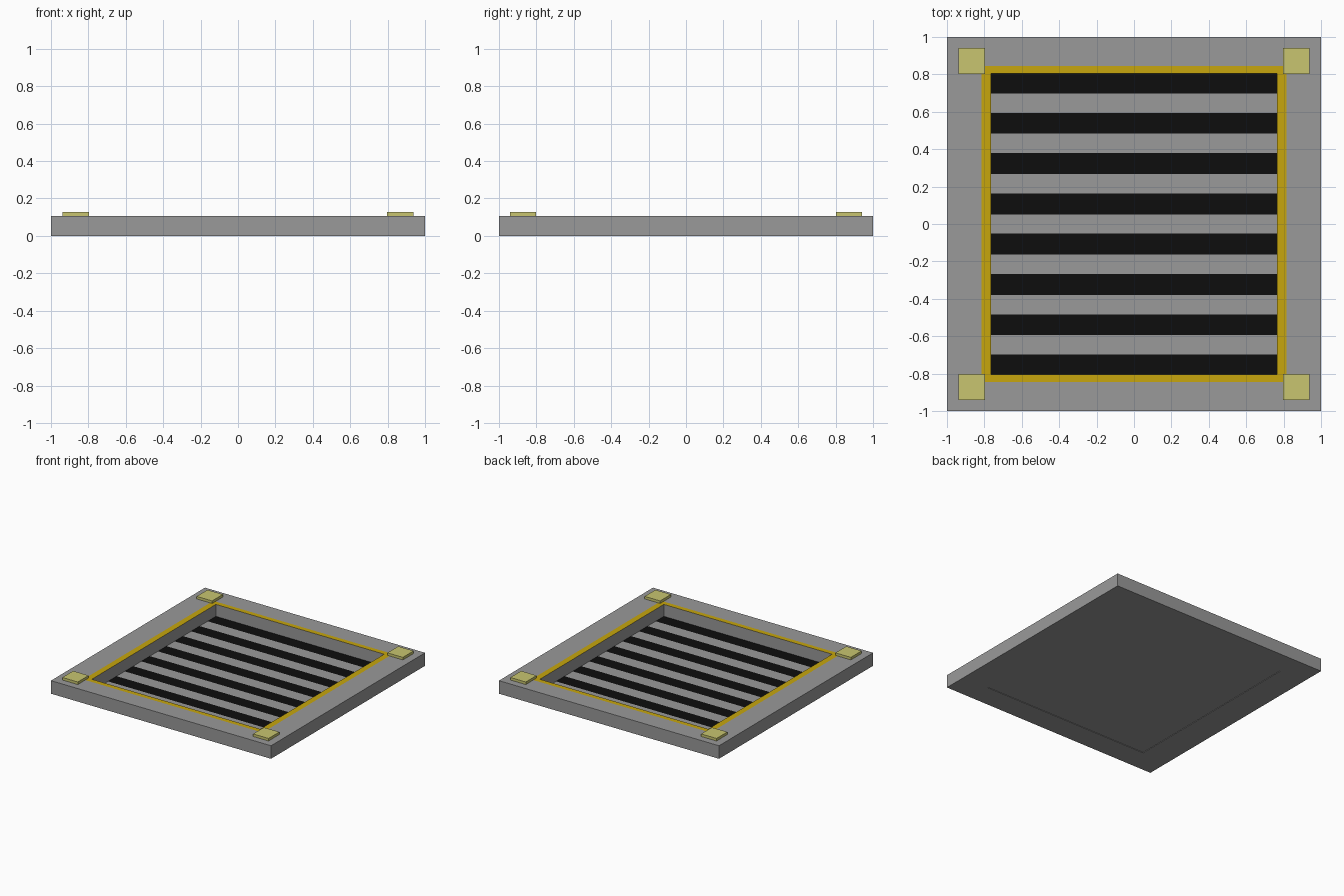
import bpy
import bmesh
from mathutils import Matrix, Vector

cube = bpy.data.objects.get("Cube")
if cube:
    bpy.data.objects.remove(cube, do_unlink=True)


def material(name, rgb):
    mat = bpy.data.materials.new(name)
    mat.use_nodes = True
    color = (*rgb, 1.0)
    mat.diffuse_color = color
    mat.node_tree.nodes["Principled BSDF"].inputs["Base Color"].default_value = color
    return mat


GREY = material("concrete grey", (0.32, 0.32, 0.32))
BLACK = material("stripe black", (0.004, 0.004, 0.004))
YELLOW = material("border yellow", (0.57, 0.38, 0.004))
PALE = material("pad pale yellow", (0.58, 0.56, 0.16))

TOP = 0.107
OPEN_X, OPEN_Y = 0.765, 0.805


def finish(bm, name, mats):
    bmesh.ops.recalc_face_normals(bm, faces=bm.faces)
    mesh = bpy.data.meshes.new(name)
    bm.to_mesh(mesh)
    bm.free()
    for mat in mats:
        mesh.materials.append(mat)
    obj = bpy.data.objects.new(name, mesh)
    bpy.context.collection.objects.link(obj)
    return obj


def box(bm, low, high):
    low, high = Vector(low), Vector(high)
    place = Matrix.Translation((low + high) / 2) @ Matrix.Diagonal((*(high - low), 1))
    bmesh.ops.create_cube(bm, size=1, matrix=place)


# Frame: rectangular rings joined into a hollow tray, with a yellow border
bm = bmesh.new()
sections = [(1, 1, 0), (1, 1, TOP), (0.815, 0.845, TOP),
            (OPEN_X, OPEN_Y, TOP), (OPEN_X, OPEN_Y, 0)]
rings = [[bm.verts.new((sx * x, sy * y, z))
          for sx, sy in ((-1, -1), (1, -1), (1, 1), (-1, 1))]
         for x, y, z in sections]
for i, ring in enumerate(rings):
    after = rings[(i + 1) % len(rings)]
    for k in range(4):
        n = (k + 1) % 4
        face = bm.faces.new((ring[k], ring[n], after[n], after[k]))
        face.material_index = 1 if i == 2 else 0
finish(bm, "frame", [GREY, YELLOW])

# Floor: thin slab cut across into alternating black and grey stripes
bm = bmesh.new()
box(bm, (-OPEN_X, -OPEN_Y, 0.004), (OPEN_X, OPEN_Y, 0.009))
PITCH, HALF = 0.2155, 0.052
for i in range(-3, 4):
    for edge in (-HALF, HALF):
        bmesh.ops.bisect_plane(bm, geom=bm.verts[:] + bm.edges[:] + bm.faces[:],
                               plane_co=(0, i * PITCH + edge, 0), plane_no=(0, 1, 0))
bm.normal_update()
for face in bm.faces:
    y = face.calc_center_median().y
    offset = abs(y - round(y / PITCH) * PITCH)
    is_black = offset > HALF or abs(y) > 3 * PITCH + HALF
    face.material_index = 1 if face.normal.z > 0.5 and is_black else 0
finish(bm, "striped_floor", [GREY, BLACK])

# Corner pads
for side, sx in (("right", -1), ("left", 1)):
    for end, sy in (("front", -1), ("back", 1)):
        bm = bmesh.new()
        x, y = sx * 0.867, sy * 0.872
        box(bm, (x - 0.07, y - 0.07, TOP), (x + 0.07, y + 0.07, 0.128))
        finish(bm, f"{end}_{side}_pad", [PALE])
